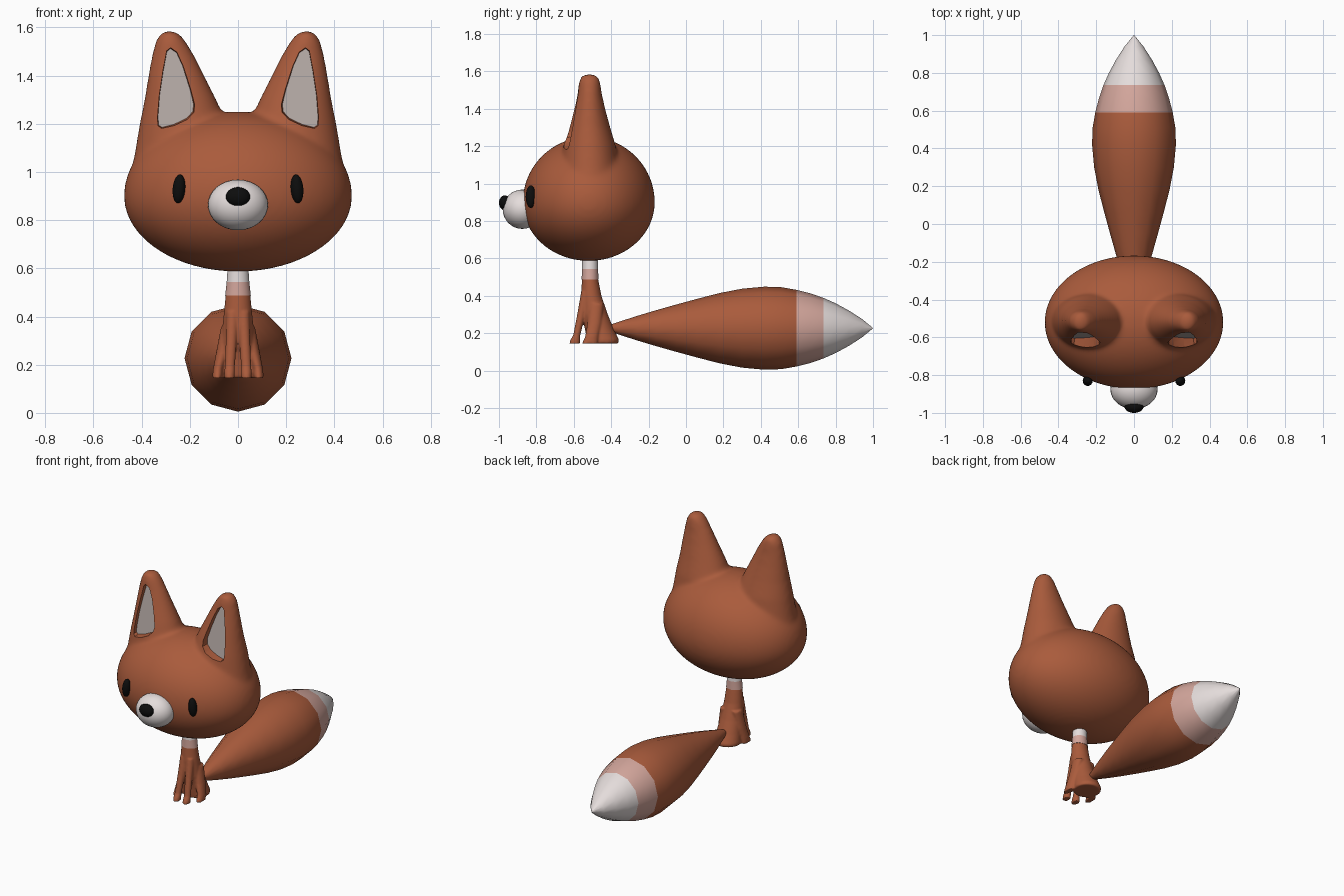
import bpy, bmesh, math
from mathutils import Vector, Matrix

cube = bpy.data.objects.get("Cube")
if cube:
    bpy.data.objects.remove(cube, do_unlink=True)


def material(name, rgb):
    m = bpy.data.materials.new(name)
    m.use_nodes = True
    m.diffuse_color = (*rgb, 1)
    m.node_tree.nodes["Principled BSDF"].inputs["Base Color"].default_value = (*rgb, 1)
    return m


FUR = material("rust fur", (0.40, 0.105, 0.045))
WHITE = material("off white", (0.78, 0.72, 0.71))
PINK = material("pale pink", (0.65, 0.38, 0.33))
EAR = material("ear grey", (0.45, 0.39, 0.37))
BLACK = material("black", (0.004, 0.004, 0.004))


def loft(bm, rings, segs):
    """Skin rings given as (centre, half axis u, half axis v)."""
    loops = []
    for c, u, v in rings:
        c, u, v = Vector(c), Vector(u), Vector(v)
        loops.append([bm.verts.new(c + u * math.cos(a) + v * math.sin(a))
                      for a in (math.tau * i / segs for i in range(segs))])
    for a, b in zip(loops, loops[1:]):
        for i in range(segs):
            j = (i + 1) % segs
            bm.faces.new((a[i], a[j], b[j], b[i]))
    bm.faces.new(loops[0])
    bm.faces.new(loops[-1])


def flat_ring(x, y, z, rx, ry):
    return (x, y, z), (rx, 0, 0), (0, ry, 0)


def ball(bm, centre, radii, tilt=0, segs=32):
    mat = (Matrix.Translation(centre) @ Matrix.Rotation(tilt, 4, "Y")
           @ Matrix.Diagonal((*radii, 1)))
    bmesh.ops.create_uvsphere(bm, u_segments=segs, v_segments=segs // 2, radius=1, matrix=mat)


def finish(name, bm, mats):
    bmesh.ops.recalc_face_normals(bm, faces=bm.faces)
    me = bpy.data.meshes.new(name)
    bm.to_mesh(me)
    bm.free()
    for m in mats:
        me.materials.append(m)
    ob = bpy.data.objects.new(name, me)
    bpy.context.collection.objects.link(ob)
    return ob


def smooth(ob, angle=45):
    bpy.ops.object.select_all(action="DESELECT")
    ob.select_set(True)
    bpy.context.view_layer.objects.active = ob
    bpy.ops.object.shade_smooth_by_angle(angle=math.radians(angle))


def bake(ob):
    """Replace the mesh by its modified result."""
    deps = bpy.context.evaluated_depsgraph_get()
    me = bpy.data.meshes.new_from_object(ob.evaluated_get(deps))
    ob.modifiers.clear()
    ob.data = me


def fuse(ob, voxel, steps):
    """Merge overlapping volumes into one soft skin."""
    r = ob.modifiers.new("fuse", "REMESH")
    r.mode = "VOXEL"
    r.voxel_size = voxel
    s = ob.modifiers.new("soften", "SMOOTH")
    s.factor = 0.5
    s.iterations = steps
    bake(ob)


# Head: ellipsoid fused with two tapering ears
HEAD = Vector((0, -0.52, 0.9))
bm = bmesh.new()
ball(bm, HEAD, (0.473, 0.353, 0.35), segs=96)
for v in bm.verts:
    if v.co.z < HEAD.z:
        v.co.z = HEAD.z + (v.co.z - HEAD.z) * 0.895
ear_rows = [  # z, inner x, outer x, front y, back y
    (0.95, 0.10, 0.452, -0.68, -0.35), (1.08, 0.05, 0.428, -0.67, -0.36),
    (1.20, 0.045, 0.408, -0.655, -0.375), (1.30, 0.09, 0.388, -0.63, -0.405),
    (1.40, 0.14, 0.372, -0.602, -0.432), (1.48, 0.18, 0.358, -0.582, -0.45),
    (1.54, 0.215, 0.343, -0.572, -0.458), (1.57, 0.24, 0.325, -0.565, -0.468),
    (1.585, 0.265, 0.305, -0.54, -0.49)]
for s in (1, -1):
    loft(bm, [flat_ring(s * (xi + xo) / 2, (f + b) / 2, z, (xo - xi) / 2, (b - f) / 2)
              for z, xi, xo, f, b in ear_rows], 48)
head = finish("head", bm, [FUR])
fuse(head, 0.013, 10)

# Ear hollows: tapered cutters with a sloping floor
SLOPE = 0.19


def floor_y(z):
    return -0.606 + (z - 1.18) * SLOPE


outline = [(0.28, 1.512), (0.255, 1.495), (0.23, 1.44), (0.20, 1.345), (0.184, 1.28),
           (0.188, 1.25), (0.215, 1.222), (0.265, 1.198), (0.315, 1.185), (0.33, 1.195),
           (0.332, 1.23), (0.325, 1.32), (0.31, 1.42), (0.295, 1.50)]
bm = bmesh.new()
for s in (1, -1):
    back = [bm.verts.new((s * x, floor_y(z), z)) for x, z in outline]
    front = [bm.verts.new((s * (0.265 + (x - 0.265) * 1.25), -0.78, 1.33 + (z - 1.33) * 1.15))
             for x, z in outline]
    bm.faces.new(back)
    bm.faces.new(front)
    n = len(outline)
    for i in range(n):
        j = (i + 1) % n
        bm.faces.new((back[i], back[j], front[j], front[i]))
cutter = finish("ear_cutter", bm, [FUR])
cutter.hide_render = True
cut = head.modifiers.new("hollow", "BOOLEAN")
cut.operation = "DIFFERENCE"
cut.solver = "EXACT"
cut.object = cutter
bake(head)
bpy.data.objects.remove(cutter, do_unlink=True)
head.data.materials.clear()
head.data.materials.append(FUR)
head.data.materials.append(EAR)
floor_normal = Vector((0, -1, SLOPE)).normalized()
for p in head.data.polygons:
    c = p.center
    on_floor = abs(c.y - floor_y(c.z)) < 0.002 and p.normal.dot(floor_normal) > 0.98
    p.material_index = 1 if on_floor and c.z > 1.15 else 0
smooth(head, 35)

# Face: muzzle, nose, eyes
for name, centre, radii, tilt, mat in [
        ("muzzle", (0, -0.875, 0.863), (0.125, 0.105, 0.105), 0, WHITE),
        ("nose", (0, -0.968, 0.897), (0.05, 0.032, 0.04), 0, BLACK),
        ("left_eye", (0.245, -0.83, 0.93), (0.026, 0.027, 0.06), -0.08, BLACK),
        ("right_eye", (-0.245, -0.83, 0.93), (0.026, 0.027, 0.06), 0.08, BLACK)]:
    bm = bmesh.new()
    ball(bm, centre, radii, tilt)
    smooth(finish(name, bm, [mat]), 60)

# Body with four small legs
bm = bmesh.new()
body_rows = [(0.50, 0.05, -0.555, -0.472), (0.40, 0.06, -0.562, -0.452),
             (0.30, 0.07, -0.56, -0.418), (0.22, 0.078, -0.54, -0.385),
             (0.165, 0.085, -0.53, -0.358), (0.145, 0.083, -0.525, -0.362)]
loft(bm, [flat_ring(0, (f + b) / 2, z, rx, (b - f) / 2) for z, rx, f, b in body_rows], 32)
front_leg = [(0.022, -0.535, 0.42, 0.026, 0.026), (0.028, -0.56, 0.30, 0.023, 0.022),
             (0.034, -0.584, 0.19, 0.021, 0.019), (0.035, -0.592, 0.165, 0.022, 0.026),
             (0.035, -0.595, 0.144, 0.022, 0.03)]
hind_leg = [(0.04, -0.48, 0.36, 0.03, 0.04), (0.065, -0.49, 0.25, 0.026, 0.038),
            (0.083, -0.505, 0.18, 0.021, 0.035), (0.086, -0.515, 0.144, 0.021, 0.042)]
for s in (1, -1):
    for leg in (front_leg, hind_leg):
        loft(bm, [flat_ring(s * x, y, z, rx, ry) for x, y, z, rx, ry in leg], 20)
body = finish("body", bm, [FUR])
fuse(body, 0.006, 3)
body.data.materials.clear()
body.data.materials.append(FUR)
smooth(body, 60)

# Neck with pink and white bands
bm = bmesh.new()
neck_rows = [(0.488, 0.053, 0.045), (0.543, 0.047, 0.043), (0.65, 0.04, 0.041)]
loft(bm, [flat_ring(0, -0.513, z, rx, ry) for z, rx, ry in neck_rows], 32)
for f in bm.faces:
    f.material_index = 1 if f.calc_center_median().z > 0.543 else 0
smooth(finish("neck", bm, [PINK, WHITE]))

# Tail: twelve-sided spindle, banded along its length
tail_rows = [(-0.40, 0.02), (-0.36, 0.034), (-0.26, 0.066), (-0.16, 0.096), (-0.05, 0.127),
             (0.06, 0.157), (0.18, 0.188), (0.30, 0.211), (0.42, 0.222), (0.51, 0.219),
             (0.59, 0.205), (0.665, 0.186), (0.735, 0.162), (0.80, 0.133), (0.87, 0.095),
             (0.94, 0.05), (1.0, 0.001)]
bm = bmesh.new()
loft(bm, [((0, y, 0.227), (r, 0, 0), (0, 0, r)) for y, r in tail_rows], 12)
for f in bm.faces:
    y = f.calc_center_median().y
    f.material_index = 2 if y > 0.735 else 1 if y > 0.59 else 0
smooth(finish("tail", bm, [FUR, PINK, WHITE]))
